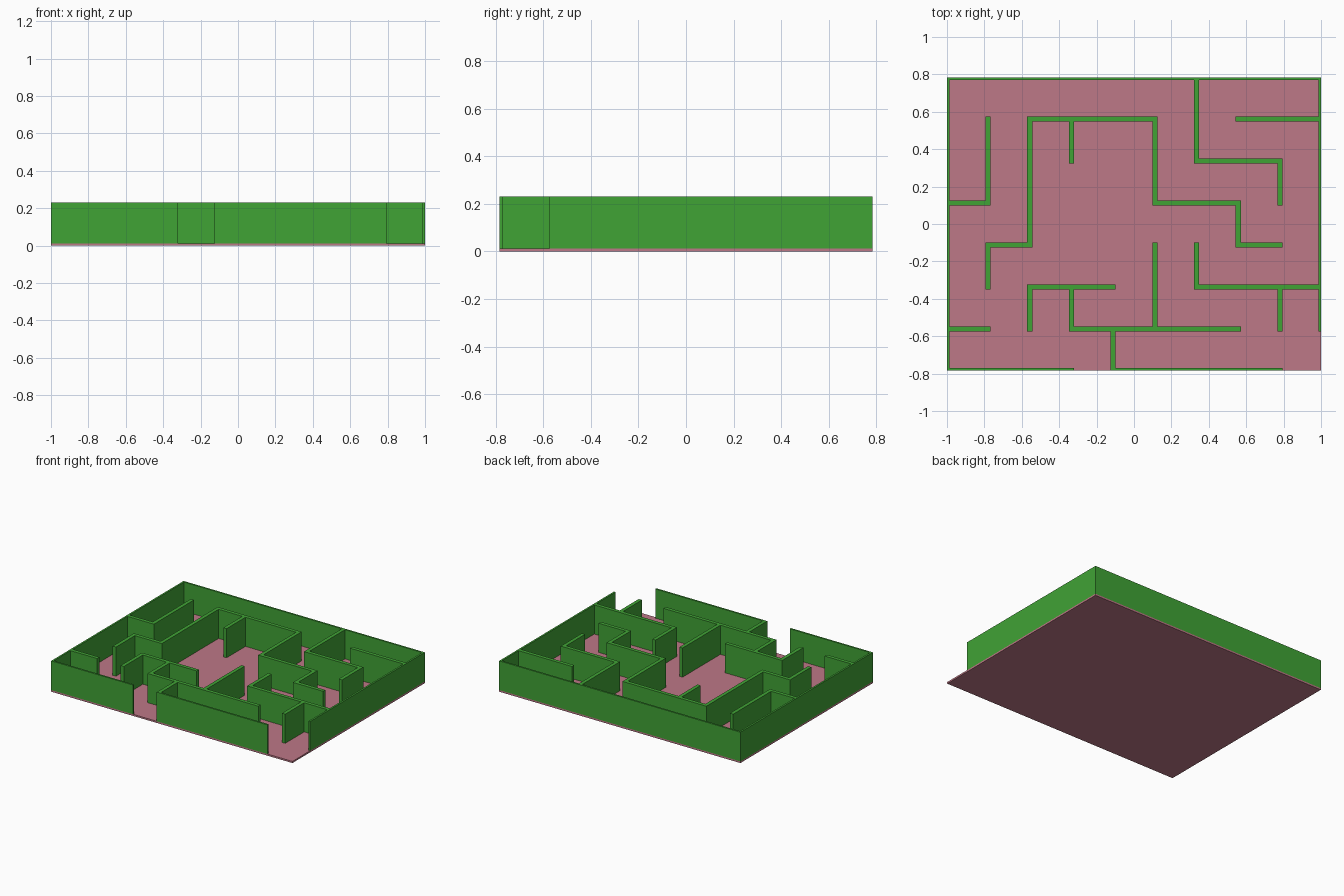
import bpy
import bmesh

cube = bpy.data.objects.get("Cube")
if cube:
    bpy.data.objects.remove(cube, do_unlink=True)

HALF_X, HALF_Y = 1.0, 0.784
COLS, ROWS = 9, 7
PITCH_X, PITCH_Y = 0.2229, 0.2243
FLOOR_TOP, WALL_TOP = 0.0125, 0.231
HALF_WALL = 0.0135


def material(name, color):
    mat = bpy.data.materials.new(name)
    mat.use_nodes = True
    mat.diffuse_color = (*color, 1)
    mat.node_tree.nodes["Principled BSDF"].inputs["Base Color"].default_value = (*color, 1)
    return mat


def add_object(name, bm, mat):
    bmesh.ops.recalc_face_normals(bm, faces=bm.faces)
    mesh = bpy.data.meshes.new(name)
    bm.to_mesh(mesh)
    bm.free()
    mesh.materials.append(mat)
    bpy.context.collection.objects.link(bpy.data.objects.new(name, mesh))


def extrude_up(bm, height):
    result = bmesh.ops.extrude_face_region(bm, geom=bm.faces[:])
    top = [v for v in result["geom"] if isinstance(v, bmesh.types.BMVert)]
    bmesh.ops.translate(bm, verts=top, vec=(0, 0, height))


def bands(count, pitch, half):
    """Edges of alternating wall and corridor bands; outer walls are half as thick."""
    edges = []
    for i in range(count + 1):
        line = (i - count / 2) * pitch
        edges += [line - HALF_WALL, line + HALF_WALL]
    edges[0], edges[1] = -half, HALF_WALL - half
    edges[-2], edges[-1] = half - HALF_WALL, half
    return edges


hedge_green = material("hedge green", (0.051, 0.366, 0.036))
floor_pink = material("floor pink", (0.515, 0.188, 0.242))

# Floor slab
bm = bmesh.new()
bm.faces.new([bm.verts.new((x, y, 0)) for x, y in (
    (-HALF_X, -HALF_Y), (HALF_X, -HALF_Y), (HALF_X, HALF_Y), (-HALF_X, HALF_Y))])
extrude_up(bm, FLOOR_TOP)
add_object("floor", bm, floor_pink)

# Wall runs on the maze grid: line number -> (start, end) spans
across = {7: [(0, 9)], 6: [(2, 5), (7, 9)], 5: [(6, 8)], 4: [(0, 1), (5, 7)],
          3: [(1, 2), (7, 8)], 2: [(2, 4), (6, 9)], 1: [(0, 1), (3, 7)],
          0: [(0, 3), (4, 8)]}
along = {0: [(0, 7)], 1: [(2, 3), (4, 6)], 2: [(1, 2), (3, 6)], 3: [(1, 2), (5, 6)],
         4: [(0, 1)], 5: [(1, 3), (4, 6)], 6: [(2, 3), (5, 7)], 7: [(3, 4)],
         8: [(1, 2), (4, 5)], 9: [(1, 7)]}

tiles = set()
for row, spans in across.items():
    for a, b in spans:
        tiles.update((i, 2 * row) for i in range(2 * a, 2 * b + 1))
for col, spans in along.items():
    for a, b in spans:
        tiles.update((2 * col, j) for j in range(2 * a, 2 * b + 1))

# Joined hedge walls, raised from the filled tiles
xs = bands(COLS, PITCH_X, HALF_X)
ys = bands(ROWS, PITCH_Y, HALF_Y)
bm = bmesh.new()
corners = {}
for i, j in sorted(tiles):
    loop = []
    for key in ((i, j), (i + 1, j), (i + 1, j + 1), (i, j + 1)):
        if key not in corners:
            corners[key] = bm.verts.new((xs[key[0]], ys[key[1]], FLOOR_TOP))
        loop.append(corners[key])
    bm.faces.new(loop)
extrude_up(bm, WALL_TOP - FLOOR_TOP)
add_object("maze_walls", bm, hedge_green)
